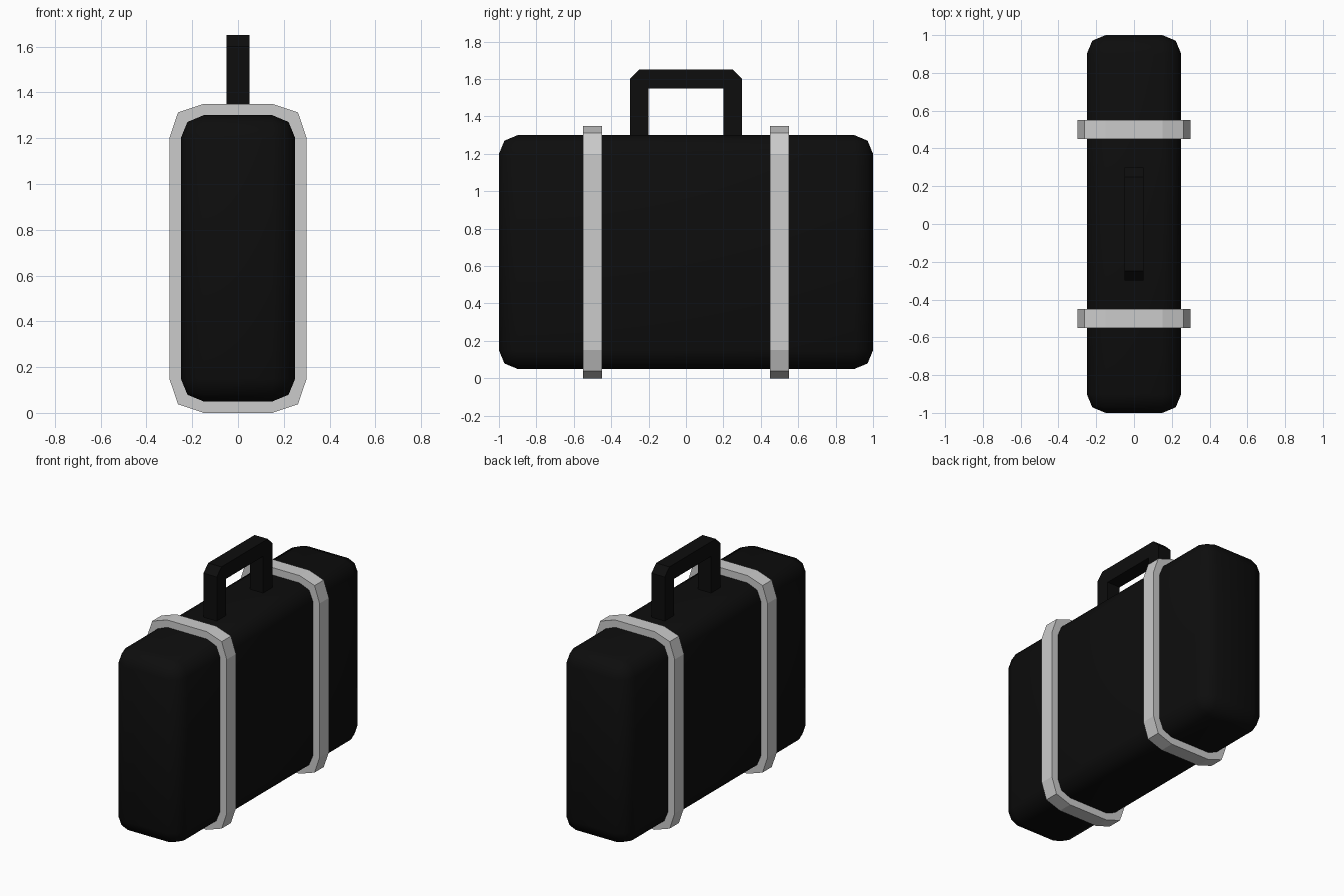
import bpy, bmesh
from mathutils import Vector

if "Cube" in bpy.data.objects:
    bpy.data.objects.remove(bpy.data.objects["Cube"])


def make_object(name, bm, material=None):
    bmesh.ops.recalc_face_normals(bm, faces=bm.faces)
    mesh = bpy.data.meshes.new(name)
    bm.to_mesh(mesh)
    bm.free()
    obj = bpy.data.objects.new(name, mesh)
    bpy.context.collection.objects.link(obj)
    if material:
        mesh.materials.append(material)
    return obj


def band(name, inner, outer, axis, closed, material=None):
    """Solid strip between two matching outlines, thickened along axis."""
    bm = bmesh.new()
    a = [bm.verts.new(p) for p in inner]
    b = [bm.verts.new(p) for p in outer]
    n = len(a)
    faces = [bm.faces.new((a[i], a[(i + 1) % n], b[(i + 1) % n], b[i]))
             for i in range(n if closed else n - 1)]
    ext = bmesh.ops.extrude_face_region(bm, geom=faces, use_keep_orig=True)
    moved = [g for g in ext["geom"] if isinstance(g, bmesh.types.BMVert)]
    bmesh.ops.translate(bm, verts=moved, vec=Vector(axis))
    return make_object(name, bm, material)


def rounded_outline(half_x, half_z, mid, y):
    """Eight-cornered-per-pair outline in XZ; mid is the corner's middle point."""
    quarter = [(half_x, half_z - 0.0), mid, (0.15, 0)]
    mx, mz = mid
    q = [(half_x, 0.525), (mx, mz), (0.15, half_z)]
    loop = q + [(-x, z) for x, z in reversed(q)]
    loop += [(-x, -z) for x, z in loop]
    return [(x, y, z + 0.675) for x, z in loop]


black = bpy.data.materials.new("black_leather")
black.diffuse_color = (0.004, 0.004, 0.004, 1)
black.use_nodes = True
black.node_tree.nodes["Principled BSDF"].inputs["Base Color"].default_value = black.diffuse_color

# Case body: rounded box
bm = bmesh.new()
bmesh.ops.create_cube(bm, size=1)
bmesh.ops.scale(bm, verts=bm.verts, vec=(0.5, 2.0, 1.25))
bmesh.ops.translate(bm, verts=bm.verts, vec=(0, 0, 0.675))
bmesh.ops.bevel(bm, geom=bm.edges[:], offset=0.1, segments=2, profile=0.5,
                affect='EDGES')
for f in bm.faces:
    f.smooth = True
make_object("case_body", bm, black)

# Two straps wrapped round the case
for name, y in (("front_strap", -0.55), ("back_strap", 0.45)):
    inner = rounded_outline(0.25, 0.625, (0.2207, 0.5957), y)
    outer = rounded_outline(0.30, 0.675, (0.262, 0.637), y)
    band(name, inner, outer, (0, 0.1, 0), True)

# Carry handle: chamfered arch
half_in = [(-0.2, 1.27), (-0.2, 1.55), (-0.2, 1.55)]
half_out = [(-0.3, 1.27), (-0.3, 1.6), (-0.25, 1.65)]


def arch(half):
    return [(-0.05, y, z) for y, z in half + [(-y, z) for y, z in reversed(half)]]


handle = band("carry_handle", arch(half_in), arch(half_out), (0.1, 0, 0), False, black)
bm = bmesh.new()
bm.from_mesh(handle.data)
bmesh.ops.remove_doubles(bm, verts=bm.verts, dist=0.0001)
bm.to_mesh(handle.data)
bm.free()
